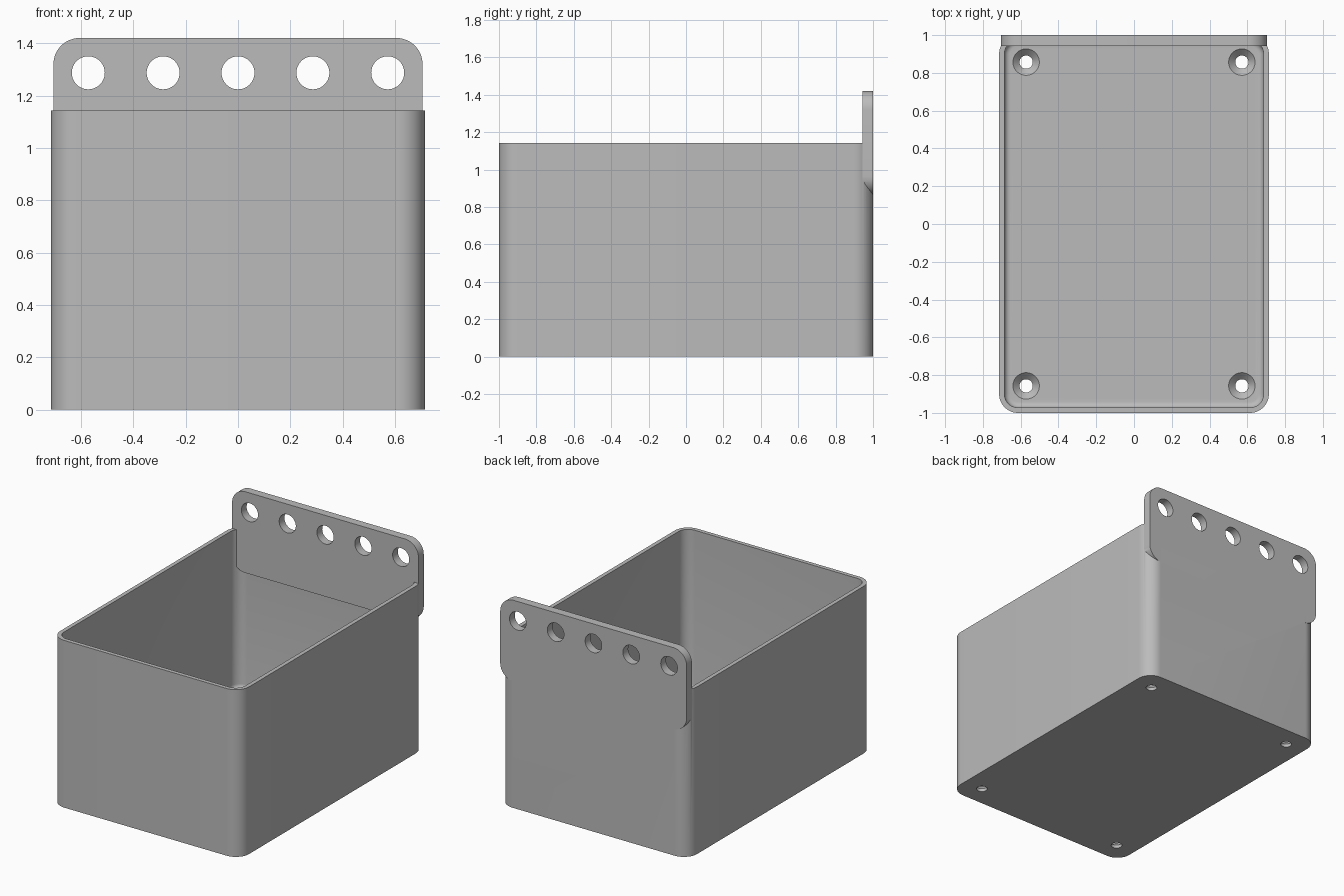
import bpy, bmesh, math
from mathutils import Vector

old = bpy.data.objects.get("Cube")
if old:
    bpy.data.objects.remove(old, do_unlink=True)

grey = bpy.data.materials.new("plain grey")
grey.use_nodes = True
colour = (0.5, 0.5, 0.5, 1)
grey.diffuse_color = colour
grey.node_tree.nodes["Principled BSDF"].inputs["Base Color"].default_value = colour

HX, HY, TOP = 0.714, 1.0, 1.143   # tub half width, half length, height
WALL, FLOOR, R = 0.028, 0.057, 0.1
PLATE_T, PLATE_HX, PLATE_LOW, PLATE_TOP = 0.057, 0.705, 0.865, 1.42


def rounded(hx, hy, r, steps=12):
    """Outline of a rounded rectangle, counter-clockwise."""
    pts = []
    for k, (sx, sy) in enumerate([(1, 1), (-1, 1), (-1, -1), (1, -1)]):
        for i in range(steps + 1):
            a = math.pi / 2 * (k + i / steps)
            pts.append((sx * (hx - r) + r * math.cos(a), sy * (hy - r) + r * math.sin(a)))
    return pts


def circle(r, n=48):
    return [(r * math.cos(math.tau * i / n), r * math.sin(math.tau * i / n)) for i in range(n)]


def loft(name, levels, place=lambda p: p):
    """Closed solid through a stack of (outline, height) levels."""
    bm = bmesh.new()
    rings = [[bm.verts.new(place(Vector((x, y, z)))) for x, y in outline]
             for outline, z in levels]
    n = len(rings[0])
    for a, b in zip(rings, rings[1:]):
        for i in range(n):
            j = (i + 1) % n
            bm.faces.new((a[i], a[j], b[j], b[i]))
    bm.faces.new(rings[0][::-1])
    bm.faces.new(rings[-1])
    bmesh.ops.recalc_face_normals(bm, faces=bm.faces)
    mesh = bpy.data.meshes.new(name)
    bm.to_mesh(mesh)
    bm.free()
    mesh.materials.append(grey)
    obj = bpy.data.objects.new(name, mesh)
    bpy.context.collection.objects.link(obj)
    return obj


def combine(target, tool, operation):
    """Apply a boolean and discard the tool object."""
    tool.hide_render = True
    mod = target.modifiers.new(operation.lower(), "BOOLEAN")
    mod.operation, mod.solver, mod.object = operation, "EXACT", tool
    bpy.context.view_layer.objects.active = target
    bpy.ops.object.modifier_apply(modifier=mod.name)
    bpy.data.objects.remove(tool, do_unlink=True)


# Tub with rounded upright corners
tub = loft("storage_bin", [(rounded(HX, HY, R), 0), (rounded(HX, HY, R), TOP)])

# Cavity, filleted where the walls meet the floor
fillet = 0.03
levels = []
for i in range(7):
    a = math.pi / 2 * i / 6
    inset = WALL + fillet * (1 - math.sin(a))
    levels.append((rounded(HX - inset, HY - inset, R - inset),
                   FLOOR + fillet * (1 - math.cos(a))))
levels.append((levels[-1][0], TOP + 0.1))
combine(tub, loft("cavity_cutter", levels), "DIFFERENCE")

# Hanging plate across the back
mid = (PLATE_LOW + PLATE_TOP) / 2
outline = rounded(PLATE_HX, (PLATE_TOP - PLATE_LOW) / 2, R)
plate = loft("hanging_plate", [(outline, HY - PLATE_T), (outline, HY)],
             lambda p: Vector((p.x, p.z, mid + p.y)))
combine(tub, plate, "UNION")

# Row of round holes through the plate
for k in range(-2, 3):
    hole = loft("plate_hole_cutter", [(circle(0.063), 0.8), (circle(0.063), 1.2)],
                lambda p: Vector((0.286 * k + p.x, p.z, 1.287 + p.y)))
    combine(tub, hole, "DIFFERENCE")

# Countersunk screw holes in the floor
for sx in (-1, 1):
    for sy in (-1, 1):
        screw = loft("screw_hole_cutter",
                     [(circle(0.035), -0.1), (circle(0.035), FLOOR - 0.035),
                      (circle(0.07), FLOOR), (circle(0.07), FLOOR + 0.05)],
                     lambda p: Vector((sx * 0.571 + p.x, sy * 0.857 + p.y, p.z)))
        combine(tub, screw, "DIFFERENCE")

# Smooth shading with sharp edges kept
bpy.ops.object.select_all(action="DESELECT")
tub.select_set(True)
bpy.context.view_layer.objects.active = tub
bpy.ops.object.shade_smooth_by_angle(angle=math.radians(30))
